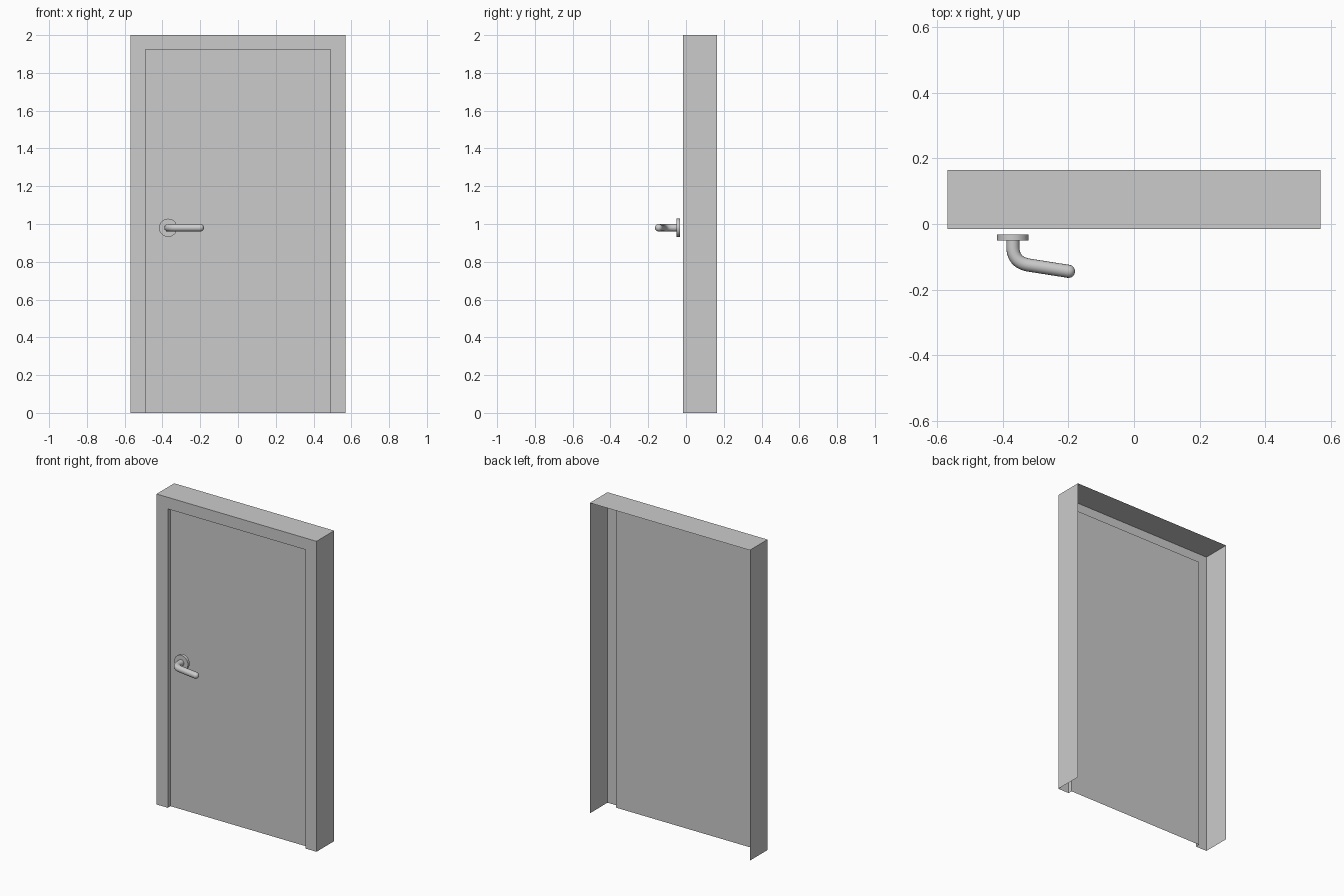
import bpy, bmesh, math
from mathutils import Vector

if "Cube" in bpy.data.objects:
    bpy.data.objects.remove(bpy.data.objects["Cube"])

W, H = 0.57, 2.0            # frame half width, height
FRONT, BACK, LEAF = -0.015, 0.165, 0.0125
HX, HZ = -0.37, 0.98        # handle axis


def mesh_object(name, bm):
    me = bpy.data.meshes.new(name)
    bm.to_mesh(me)
    bm.free()
    ob = bpy.data.objects.new(name, me)
    bpy.context.collection.objects.link(ob)
    return ob


def arch(bm, side, top, y):
    """Open U-shaped run of vertices: up the left, across, down the right."""
    x, z = W - side, H - top
    return [bm.verts.new(p) for p in ((-x, y, 0), (-x, y, z), (x, y, z), (x, y, 0))]


# Door frame: folded sheet swept round the opening (side, face, reveal)
bm = bmesh.new()
rings = [arch(bm, *p) for p in ((0, 0, BACK), (0, 0, FRONT),
                                (0.08, 0.075, FRONT), (0.08, 0.075, LEAF))]
for a, b in zip(rings, rings[1:]):
    for i in range(3):
        bm.faces.new((a[i], b[i], b[i + 1], a[i + 1]))
mesh_object("door_frame", bm)

# Door leaf: flat sheet set back in the opening
bm = bmesh.new()
bm.faces.new(list(reversed(arch(bm, 0.08, 0.075, LEAF))))
leaf = mesh_object("door_leaf", bm)

# Round plate behind the handle
bpy.ops.mesh.primitive_cylinder_add(vertices=48, radius=0.048, depth=0.018,
                                    location=(HX, -0.041, HZ),
                                    rotation=(math.pi / 2, 0, 0))
bpy.context.object.name = "handle_plate"
bpy.ops.object.shade_smooth_by_angle(angle=math.radians(35))

# Lever: stem, bend, straight grip and rounded tip as (position, radius factor)
R = 0.02
start, corner = Vector((HX, -0.068, HZ)), Vector((HX, -0.118, HZ))
bend_end, tip = Vector((-0.321, -0.1255, HZ)), Vector((-0.2, -0.1445, HZ))
path = [(Vector((HX, -0.045, HZ)), 1)]
for i in range(11):
    t = i / 10
    path.append((start * (1 - t) ** 2 + corner * 2 * t * (1 - t) + bend_end * t * t, 1))
along = (tip - bend_end).normalized()
for i in range(9):
    a = math.radians(i * 89 / 8)
    path.append((tip + along * R * math.sin(a), math.cos(a)))

curve = bpy.data.curves.new("handle_lever", 'CURVE')
curve.dimensions = '3D'
curve.bevel_depth = R
curve.bevel_resolution = 6
curve.use_fill_caps = True
spline = curve.splines.new('POLY')
spline.points.add(len(path) - 1)
for pt, (co, r) in zip(spline.points, path):
    pt.co = (*co, 1)
    pt.radius = r
lever = bpy.data.objects.new("handle_lever", curve)
bpy.context.collection.objects.link(lever)
bpy.ops.object.select_all(action='DESELECT')
lever.select_set(True)
bpy.context.view_layer.objects.active = lever
bpy.ops.object.convert(target='MESH')
bpy.ops.object.shade_smooth_by_angle(angle=math.radians(40))
